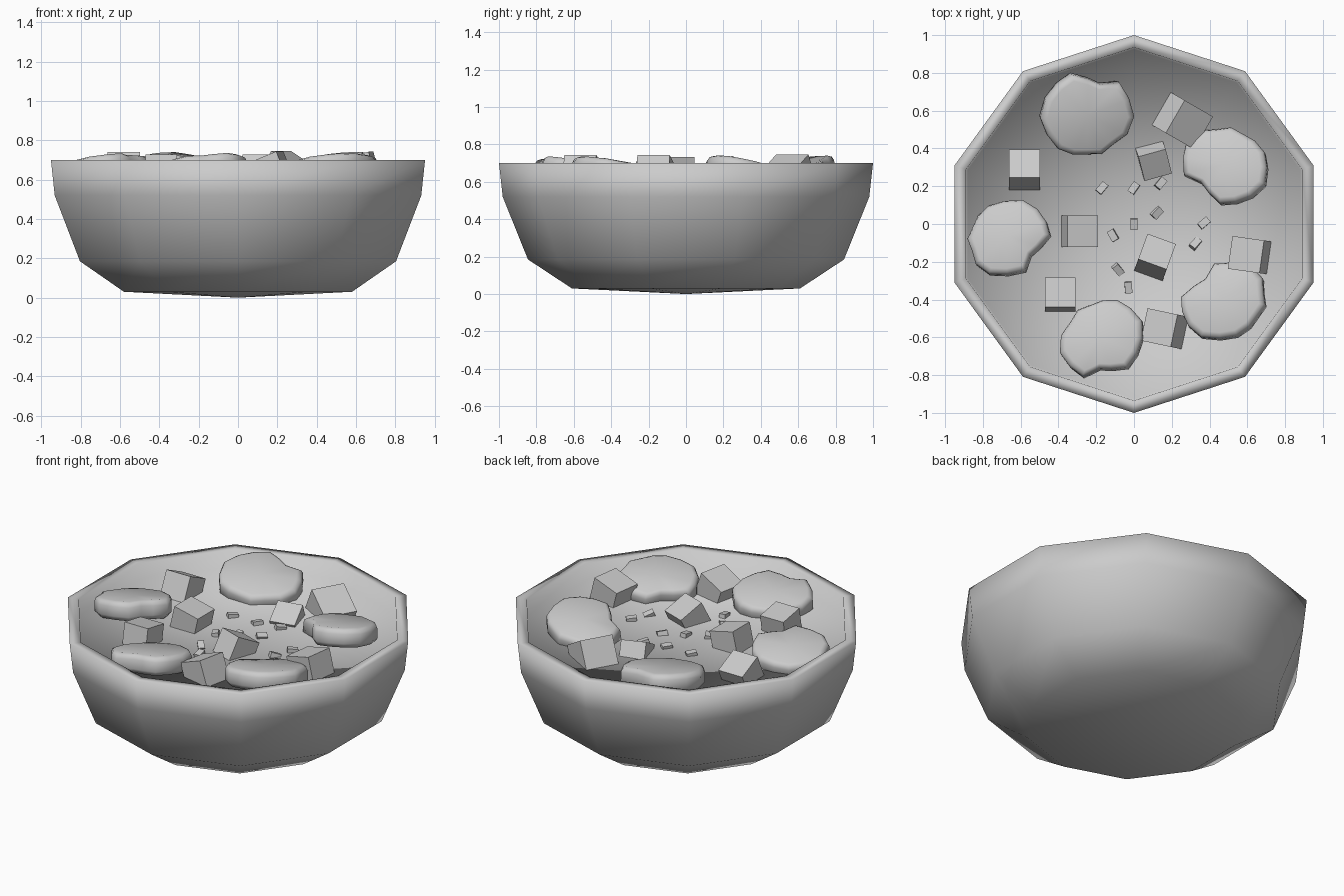
import bpy, bmesh, random
from math import sin, cos, pi, radians
from mathutils import Matrix, Vector

if "Cube" in bpy.data.objects:
    bpy.data.objects.remove(bpy.data.objects["Cube"])

random.seed(4)


def make_object(name, bm, smooth):
    bmesh.ops.recalc_face_normals(bm, faces=bm.faces)
    mesh = bpy.data.meshes.new(name)
    bm.to_mesh(mesh)
    bm.free()
    for p in mesh.polygons:
        p.use_smooth = smooth
    ob = bpy.data.objects.new(name, mesh)
    bpy.context.collection.objects.link(ob)
    return ob


def bridge(bm, a, b):
    n = len(a)
    for i in range(n):
        bm.faces.new((a[i], a[(i + 1) % n], b[(i + 1) % n], b[i]))


def fan(bm, ring, z):
    c = bm.verts.new((0, 0, z))
    for i in range(len(ring)):
        bm.faces.new((c, ring[i], ring[(i + 1) % len(ring)]))


def lean(loc, spin, toward, angle):
    """Spin about z, then lean the top toward a compass direction."""
    axis = Vector((-sin(radians(toward)), cos(radians(toward)), 0))
    return (Matrix.Translation(loc) @ Matrix.Rotation(radians(angle), 4, axis)
            @ Matrix.Rotation(radians(spin), 4, 'Z'))


# ten-sided bowl, with the soup surface closing the inside
bm = bmesh.new()
profile = [(.61, .03), (.845, .185), (.98, .52), (1, .7), (.935, .7), (.925, .6)]
rings = [[bm.verts.new((r * cos(pi / 2 + i * pi / 5), r * sin(pi / 2 + i * pi / 5), z))
          for i in range(10)] for r, z in profile]
for a, b in zip(rings, rings[1:]):
    bridge(bm, a, b)
fan(bm, rings[0], 0)
fan(bm, rings[-1], .6)
make_object("bowl", bm, True)

# lumpy rounded slices, one outline turned and fitted to each footprint
outline = [.25, .24, .24, .175, .19, .23, .23, .24, .25, .23, .22, .2, .185, .2, .195, .23]


def slice_piece(name, x, y, w, d, turn, toward, angle):
    pts = [Vector((r * cos(2 * pi * i / 16 + radians(turn)),
                   r * sin(2 * pi * i / 16 + radians(turn)))) for i, r in enumerate(outline)]
    lo = Vector((min(p.x for p in pts), min(p.y for p in pts)))
    hi = Vector((max(p.x for p in pts), max(p.y for p in pts)))
    mid, size = (lo + hi) / 2, hi - lo
    pts = [((p.x - mid.x) / size.x * w, (p.y - mid.y) / size.y * d) for p in pts]
    bm = bmesh.new()
    rings = [[bm.verts.new((px * s, py * s, z)) for px, py in pts]
             for s, z in ((.9, -.055), (1, -.03), (1, .025), (.96, .045), (.86, .055))]
    for a, b in zip(rings, rings[1:]):
        bridge(bm, a, b)
    fan(bm, rings[0], -.055)
    fan(bm, rings[-1], .055)
    make_object(name, bm, True).matrix_world = lean((x, y, .645), 0, toward, angle)


for i, args in enumerate([(-.25, .585, .5, .43, 0, -58, 12),
                          (.485, .305, .45, .41, 150, 122, 13),
                          (.475, -.41, .45, .41, 60, 122, 12),
                          (-.17, -.61, .44, .41, 200, 122, 12),
                          (-.66, -.075, .44, .4, 250, 125, 12)]):
    slice_piece(f"slice_{i + 1}", *args)


def block(name, size, matrix):
    bm = bmesh.new()
    bmesh.ops.create_cube(bm, size=1)
    bmesh.ops.scale(bm, vec=size, verts=bm.verts)
    make_object(name, bm, False).matrix_world = matrix


# half-sunk cubes: x, y, z, size, spin, lean direction, lean angle
for i, (x, y, z, s, spin, toward, angle) in enumerate([
        (-.58, .285, .63, .165, 0, 90, 25), (-.29, -.038, .635, .165, 0, 0, 13),
        (-.39, -.375, .635, .16, 0, 90, 10), (.1, .345, .585, .15, 15, -70, 28),
        (.25, .55, .61, .2, -30, -30, 30), (.11, -.18, .62, .16, -20, 70, 27),
        (.615, -.165, .635, .175, -8, 172, 15), (.165, -.555, .63, .175, -12, 168, 22)]):
    block(f"cube_{i + 1}", (s, s, s), lean((x, y, z), spin, toward, angle))

# small chopped bits floating in the middle
for i, (x, y, spin) in enumerate([
        (-.17, .19, -40), (0, .19, -35), (.14, .215, -40), (.12, .06, -45), (0, 0, 0),
        (-.11, -.06, 30), (.37, .005, -50), (.325, -.105, -40), (-.085, -.24, 40), (-.03, -.335, 5)]):
    block(f"bit_{i + 1}", (.038, .06, .04),
          lean((x, y, .6), spin, random.uniform(0, 360), random.uniform(5, 25)))
